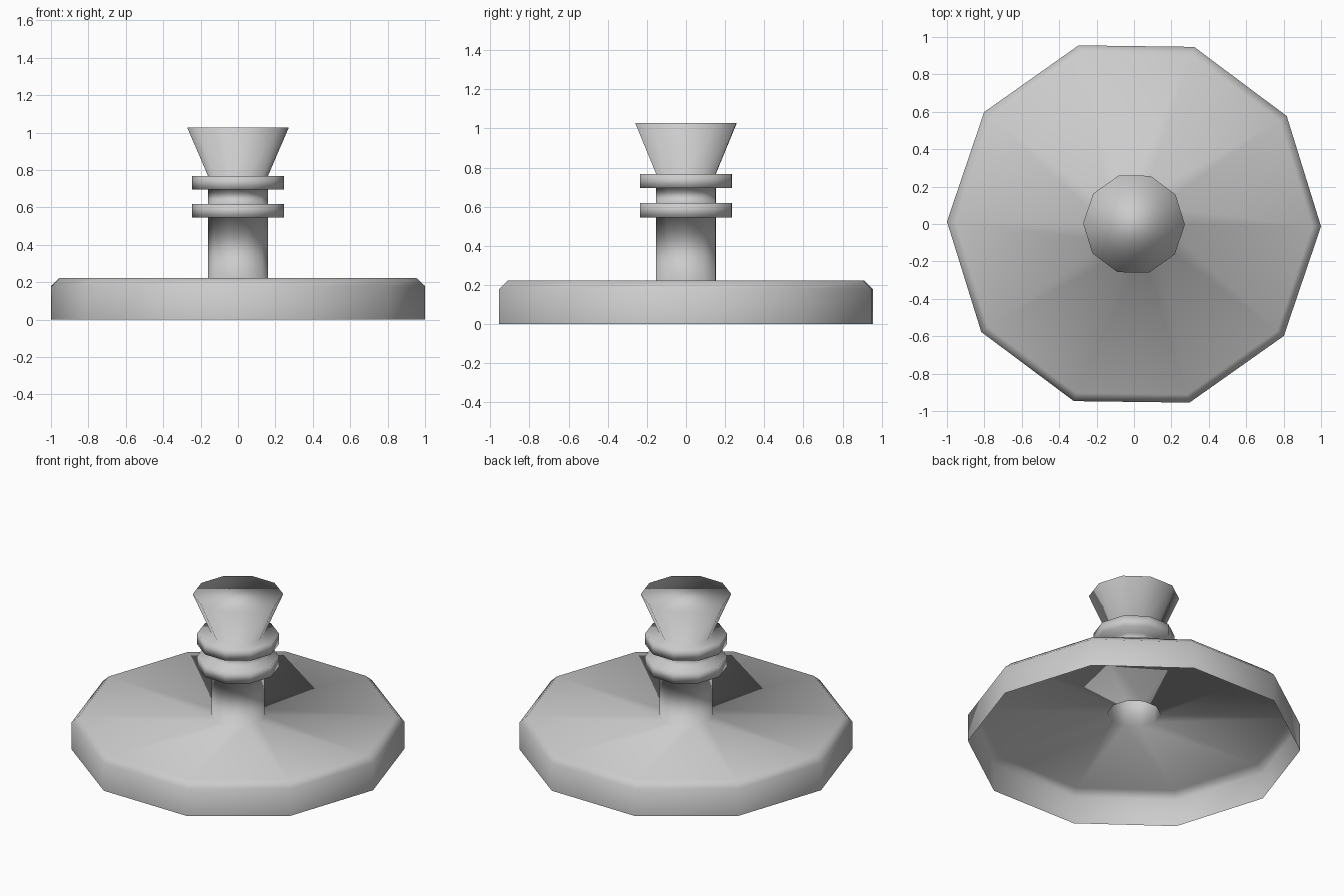
import bpy
import bmesh
import math

if "Cube" in bpy.data.objects:
    bpy.data.objects.remove(bpy.data.objects["Cube"])

SIDES = 10
TURN = -0.013  # slight twist of the ten-sided outline

# Outline (radius, height) from the open underside up to the cup rim
base = [(1.0, 0.0), (1.0, 0.18), (0.955, 0.222)]
stem = [(0.16, 0.222)]
collars = [p for z in (0.545, 0.695)
           for p in ((0.16, z), (0.245, z), (0.245, z + 0.073), (0.16, z + 0.073))]
cup = [(0.272, 1.028)]
profile = base + stem + collars + cup


def lathe(name, points):
    """Revolve a profile into one continuous shell, closed at its top."""
    bm = bmesh.new()
    rings = []
    for r, z in points:
        angles = [TURN + math.tau * i / SIDES for i in range(SIDES)]
        rings.append([bm.verts.new((r * math.cos(a), r * math.sin(a), z)) for a in angles])
    for low, high in zip(rings, rings[1:]):
        for i in range(SIDES):
            j = (i + 1) % SIDES
            bm.faces.new((low[i], low[j], high[j], high[i]))
    bm.faces.new(rings[-1])
    for f in bm.faces:
        f.smooth = True
    mesh = bpy.data.meshes.new(name)
    bm.to_mesh(mesh)
    bm.free()
    obj = bpy.data.objects.new(name, mesh)
    bpy.context.collection.objects.link(obj)
    return obj


# Base, stem, collars and flared top share one smooth-shaded surface
lathe("flared_pedestal", profile)
